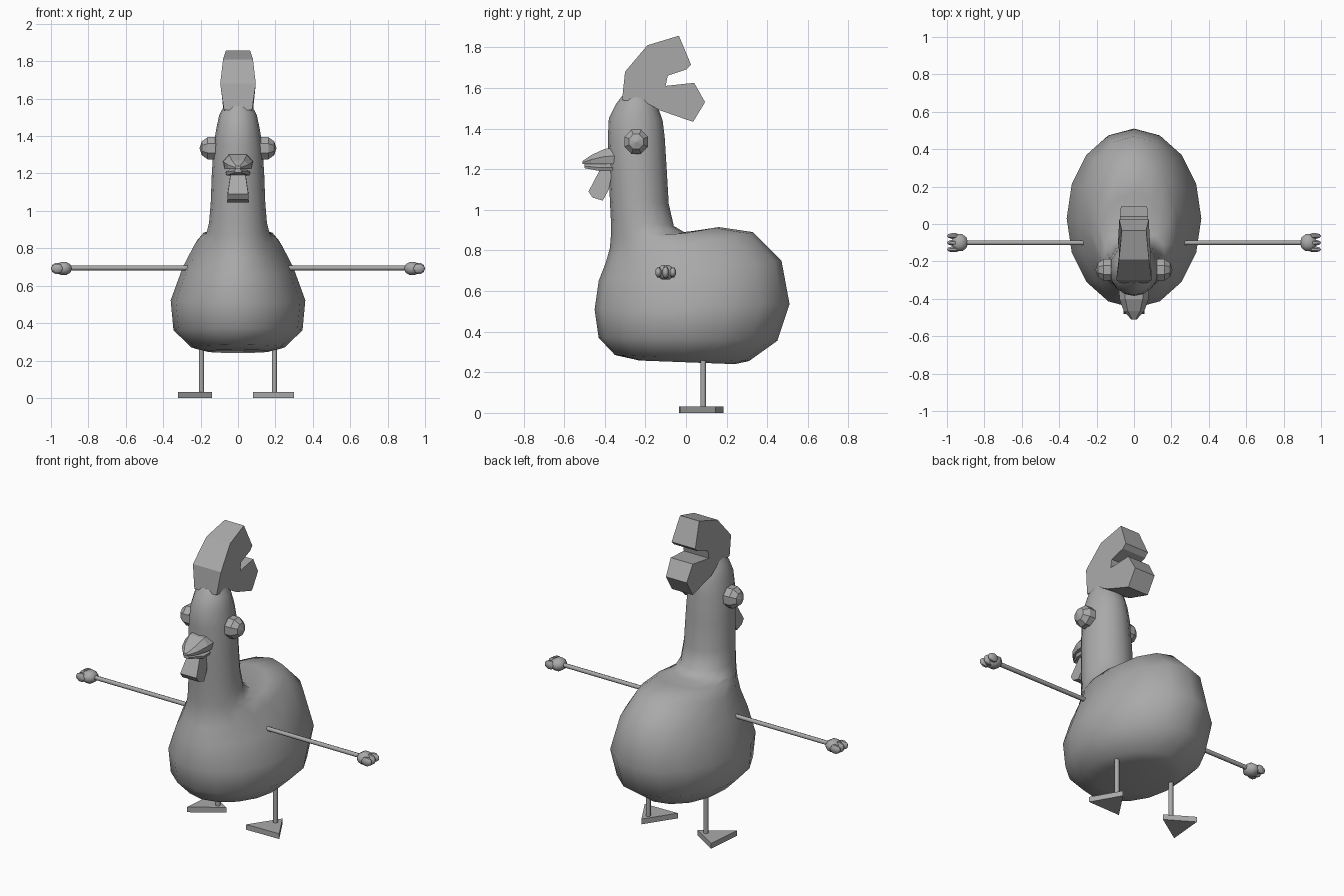
import bpy, bmesh
from math import sin, cos, pi, radians
from mathutils import Vector, Matrix

cube = bpy.data.objects.get("Cube")
if cube:
    bpy.data.objects.remove(cube, do_unlink=True)

grey = bpy.data.materials.new("plain grey")
grey.use_nodes = True
grey.diffuse_color = (0.4, 0.4, 0.4, 1)
grey.node_tree.nodes["Principled BSDF"].inputs["Base Color"].default_value = grey.diffuse_color


def finish(name, bm, smooth=None):
    bmesh.ops.recalc_face_normals(bm, faces=bm.faces)
    mesh = bpy.data.meshes.new(name)
    bm.to_mesh(mesh)
    bm.free()
    mesh.materials.append(grey)
    obj = bpy.data.objects.new(name, mesh)
    bpy.context.collection.objects.link(obj)
    if smooth:
        bpy.ops.object.select_all(action='DESELECT')
        obj.select_set(True)
        bpy.context.view_layer.objects.active = obj
        bpy.ops.object.shade_smooth_by_angle(angle=radians(smooth))
    return obj


def loft(name, rings, smooth=None):
    """Skin a list of point rings and cap both ends."""
    bm = bmesh.new()
    loops = [[bm.verts.new(p) for p in ring] for ring in rings]
    n = len(loops[0])
    for a, b in zip(loops, loops[1:]):
        for i in range(n):
            j = (i + 1) % n
            bm.faces.new((a[i], a[j], b[j], b[i]))
    bm.faces.new(loops[0])
    bm.faces.new(loops[-1])
    return finish(name, bm, smooth)


def rod(name, start, end, radius):
    start, end = Vector(start), Vector(end)
    turn = (end - start).to_track_quat('Z', 'Y')
    ring = [turn @ Vector((radius * cos(i * pi / 4), radius * sin(i * pi / 4), 0))
            for i in range(8)]
    return loft(name, [[start + p for p in ring], [end + p for p in ring]], 50)


def ball(name, centre, size, smooth=None):
    """Low-poly ellipsoid with its poles on the x axis."""
    bm = bmesh.new()
    matrix = (Matrix.Translation(centre) @ Matrix.Diagonal((*size, 1))
              @ Matrix.Rotation(pi / 2, 4, 'Y') @ Matrix.Rotation(pi / 8, 4, 'Z'))
    bmesh.ops.create_uvsphere(bm, u_segments=8, v_segments=5, radius=1, matrix=matrix)
    return finish(name, bm, smooth)


def slab(name, outline):
    """Side outline of (y, z, half width) points, mirrored across x."""
    return loft(name, [[(s * w, y, z) for y, z, w in outline] for s in (-1, 1)])


# Body and neck: tilted rings given as front y, z, back y, z, half width
body = [
    (-.23, .258, .24, .24, .17), (-.35, .285, .31, .255, .25),
    (-.43, .37, .45, .355, .345), (-.45, .51, .51, .535, .36),
    (-.43, .65, .47, .75, .295), (-.395, .74, .33, .89, .235),
    (-.375, .81, .16, .915, .20), (-.37, .87, 0, .885, .17),
    (-.37, .95, -.06, .92, .155), (-.375, 1.05, -.085, 1.03, .146),
    (-.38, 1.2, -.095, 1.2, .14), (-.385, 1.35, -.105, 1.36, .13),
    (-.38, 1.45, -.115, 1.44, .115), (-.345, 1.52, -.14, 1.51, .10),
    (-.315, 1.56, -.17, 1.56, .075)]
rings = []
for fy, fz, by, bz, w in body:
    ring = []
    for i in range(16):
        a = 2 * pi * i / 16
        t = (1 - cos(a)) / 2
        ring.append((w * sin(a), fy + (by - fy) * t, fz + (bz - fz) * t))
    rings.append(ring)
loft("body_and_neck", rings, 50)

# Comb
slab("comb", [
    (-.315, 1.54, .075), (-.30, 1.68, .095), (-.19, 1.81, .08), (-.035, 1.857, .065),
    (.025, 1.714, .08), (0, 1.69, .08), (-.09, 1.66, .085), (-.10, 1.61, .085),
    (.04, 1.625, .075), (.094, 1.53, .07), (.035, 1.433, .07), (-.13, 1.49, .08),
    (-.2, 1.53, .075)])

# Beak halves: rings along y with half width, bottom and top height
def beak(name, sections):
    rings = []
    for y, w, low, high in sections:
        mid = (low + high) / 2
        rings.append([(-w, y, mid), (-w * .9, y, low), (w * .9, y, low),
                      (w, y, mid), (w * .6, y, high), (-w * .6, y, high)])
    loft(name, rings)


beak("upper_beak", [(-.35, .08, 1.225, 1.305), (-.4, .078, 1.225, 1.3),
                    (-.465, .055, 1.225, 1.27), (-.51, .015, 1.225, 1.24)])
beak("lower_beak", [(-.35, .068, 1.19, 1.225), (-.42, .066, 1.19, 1.225),
                    (-.5, .018, 1.205, 1.225)])

# Wattle
slab("wattle", [(-.36, 1.2, .04), (-.425, 1.195, .04), (-.48, 1.09, .055),
                (-.46, 1.06, .055), (-.41, 1.045, .058), (-.38, 1.1, .055)])

# Eyes, arms, hands and legs on both sides
for side, label in ((1, "left"), (-1, "right")):
    ball(label + "_eye", (side * .142, -.245, 1.335), (.064, .066, .068))
    rod(label + "_arm", (side * .2, -.1, .695), (side * .92, -.1, .695), .013)
    ball(label + "_palm", (side * .932, -.1, .692), (.045, .052, .04), 50)
    for i in (-1, 0, 1):
        ball(f"{label}_finger_{i + 2}", (side * .965, -.1 + i * .036, .692),
             (.035, .017, .034 - .006 * abs(i)), 50)
    rod(label + "_leg", (side * .195, .085, .02), (side * .195, .085, .34), .014)

# Triangular feet, each turned its own way
for name, corners in (
        ("left_foot", [(.08, -.035), (.3, -.03), (.2, .145)]),
        ("right_foot", [(-.138, .085), (-.32, -.035), (-.3, .185)])):
    loft(name, [[(x, y, z) for x, y in corners] for z in (0, .032)])
